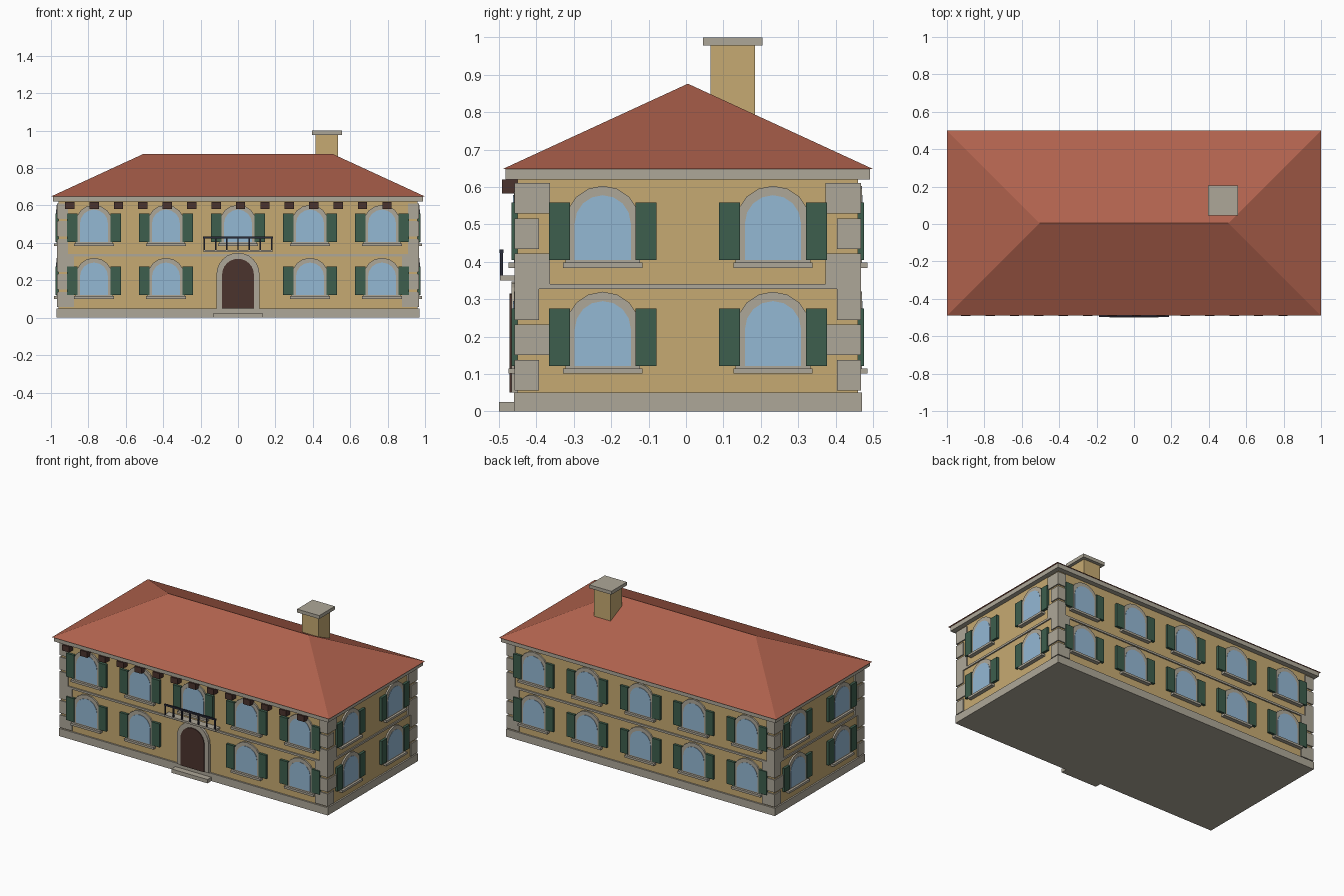
import bpy, bmesh, math
from mathutils import Matrix, Vector

if "Cube" in bpy.data.objects:
    bpy.data.objects.remove(bpy.data.objects["Cube"])

Y0 = 0.005                 # house centre in y
WX, WY = 0.96, 0.455       # wall half sizes
FLOOR = 0.283              # storey height


def material(name, r, g, b):
    def lin(c):
        c /= 255
        return c / 12.92 if c <= 0.04045 else ((c + 0.055) / 1.055) ** 2.4
    m = bpy.data.materials.new(name)
    m.diffuse_color = (lin(r), lin(g), lin(b), 1)
    m.use_nodes = True
    m.node_tree.nodes["Principled BSDF"].inputs["Base Color"].default_value = m.diffuse_color
    return m


WALL = material("ochre plaster", 198, 170, 114)
STONE = material("grey stone", 174, 167, 152)
ROOF = material("terracotta", 176, 98, 77)
GLASS = material("blue glass", 148, 184, 212)
GREEN = material("shutter green", 61, 94, 77)
BROWN = material("dark wood", 75, 51, 45)
IRON = material("dark iron", 42, 44, 58)


def box(bm, x0, x1, y0, y1, z0, z1, mat=Matrix()):
    size = Matrix.Diagonal((x1 - x0, y1 - y0, z1 - z0, 1))
    mid = Matrix.Translation(((x0 + x1) / 2, (y0 + y1) / 2, (z0 + z1) / 2))
    bmesh.ops.create_cube(bm, size=1, matrix=mat @ mid @ size)


def arch(bm, u, half, z0, spring, depth, mat=Matrix(), n=8):
    """Solid round-topped plate standing out from a wall (outside is -y)."""
    pts = [(u - half, z0), (u + half, z0)]
    pts += [(u + half * math.cos(math.pi * i / n), spring + half * math.sin(math.pi * i / n))
            for i in range(n + 1)]
    back = [bm.verts.new(mat @ Vector((x, 0.005, z))) for x, z in pts]
    front = [bm.verts.new(mat @ Vector((x, -depth, z))) for x, z in pts]
    bm.faces.new(front)
    bm.faces.new(back[::-1])
    for i in range(len(pts)):
        j = (i + 1) % len(pts)
        bm.faces.new((front[i], back[i], back[j], front[j]))


def finish(name, bm, mat):
    bmesh.ops.recalc_face_normals(bm, faces=bm.faces)
    me = bpy.data.meshes.new(name)
    bm.to_mesh(me)
    bm.free()
    me.materials.append(mat)
    ob = bpy.data.objects.new(name, me)
    bpy.context.collection.objects.link(ob)
    return ob


def slab(name, hx, hy, z0, z1, mat):
    bm = bmesh.new()
    box(bm, -hx, hx, Y0 - hy, Y0 + hy, z0, z1)
    return finish(name, bm, mat)


# Main masses
slab("walls", WX, WY, 0.03, 0.63, WALL)
slab("plinth", 0.97, 0.465, 0, 0.05, STONE)
slab("floor_band", WX + 0.008, WY + 0.008, 0.327, 0.34, STONE)
slab("cornice", 0.99, 0.487, 0.62, 0.65, STONE)

# Hipped roof
bm = bmesh.new()
box(bm, -1, 1, Y0 - 0.495, Y0 + 0.495, 0.648, 0.876)
for v in bm.verts:
    if v.co.z > 0.7:
        v.co.x = math.copysign(0.505, v.co.x)
        v.co.y = Y0
bmesh.ops.remove_doubles(bm, verts=bm.verts, dist=0.0001)
finish("roof", bm, ROOF)

# Chimney
bm = bmesh.new()
box(bm, 0.415, 0.535, 0.065, 0.185, 0.68, 0.98)
finish("chimney", bm, WALL)
bm = bmesh.new()
box(bm, 0.395, 0.555, 0.045, 0.205, 0.978, 1.0)
finish("chimney_cap", bm, STONE)

# Corner stones, alternating long side
bm = bmesh.new()
for sx in (-1, 1):
    for sy in (-1, 1):
        for i in range(6):
            lx, ly = (0.09, 0.065) if i % 2 == 0 else (0.06, 0.095)
            z = 0.056 + i * 0.0945
            xs = sorted((sx * (WX + 0.008), sx * (WX + 0.008 - lx)))
            ys = sorted((Y0 + sy * (WY + 0.008), Y0 + sy * (WY + 0.008 - ly)))
            box(bm, *xs, *ys, z, z + 0.082)
finish("corner_stones", bm, STONE)

# Windows on all four walls
surround, glass, shutter, sill = (bmesh.new() for _ in range(4))
five = [i * 0.385 for i in range(-2, 3)]
two = [-0.2275, 0.2275]
for k, (cols, dist) in enumerate([(five, WY), (two, WX), (five, WY), (two, WX)]):
    mat = (Matrix.Translation((0, Y0, 0)) @ Matrix.Rotation(k * math.pi / 2, 4, 'Z')
           @ Matrix.Translation((0, -dist, 0)))
    for floor in (0, 1):
        for u in cols:
            if k == 0 and floor == 0 and u == 0:
                continue           # the door goes here
            z = 0.122 + floor * FLOOR
            arch(surround, u, 0.1, z - 0.01, z + 0.098, 0.01, mat)
            arch(glass, u, 0.075, z, z + 0.098, 0.012, mat)
            box(sill, u - 0.106, u + 0.106, -0.025, 0.005, z - 0.021, z - 0.007, mat)
            for s in (-1, 1):
                c = u + s * 0.116
                box(shutter, c - 0.028, c + 0.028, -0.016, 0.005, z, z + 0.153, mat)
finish("window_surrounds", surround, STONE)
finish("window_glass", glass, GLASS)
finish("window_shutters", shutter, GREEN)
finish("window_sills", sill, STONE)

# Front door and step
front = Matrix.Translation((0, Y0 - WY, 0))
bm = bmesh.new()
arch(bm, 0, 0.115, 0.05, 0.232, 0.017, front, 12)
finish("door_surround", bm, STONE)
bm = bmesh.new()
arch(bm, 0, 0.085, 0.05, 0.23, 0.022, front, 12)
finish("door", bm, BROWN)
bm = bmesh.new()
box(bm, -0.13, 0.13, -0.5, -0.44, 0, 0.025)
finish("door_step", bm, STONE)

# Balcony with iron railing
bm = bmesh.new()
box(bm, -0.185, 0.185, -0.497, -0.44, 0.35, 0.363)
finish("balcony_slab", bm, STONE)
bm = bmesh.new()
box(bm, -0.186, 0.186, -0.498, -0.488, 0.423, 0.433)
for i in range(-3, 4):
    box(bm, i * 0.06 - 0.004, i * 0.06 + 0.004, -0.497, -0.489, 0.362, 0.425)
finish("balcony_railing", bm, IRON)

# Wooden eaves brackets along the front
bm = bmesh.new()
for i in range(14):
    x = -0.9 + i * 0.1305
    box(bm, x - 0.025, x + 0.025, -0.492, -0.445, 0.582, 0.6195)
finish("eaves_brackets", bm, BROWN)
